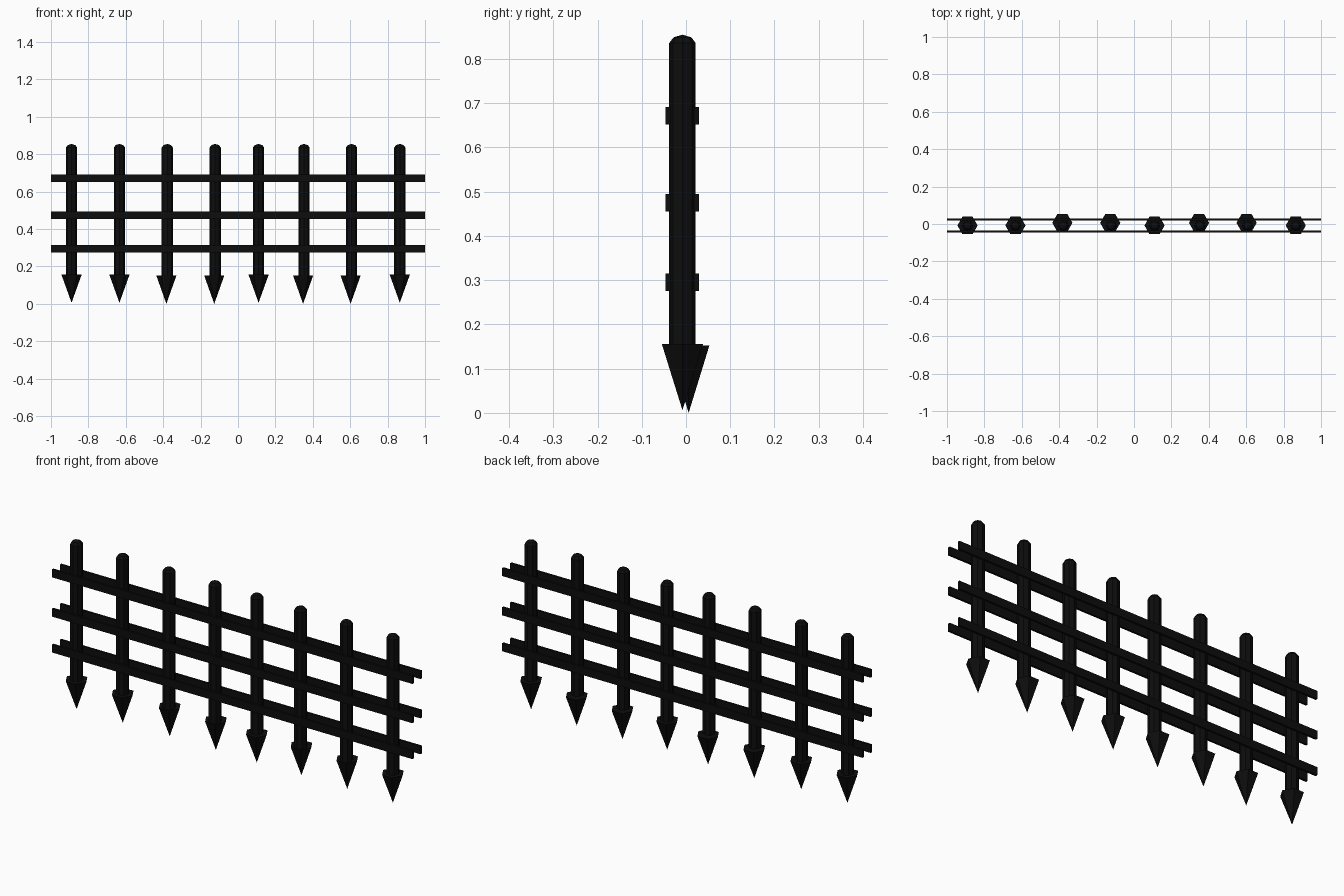
import bpy, math

if "Cube" in bpy.data.objects:
    bpy.data.objects.remove(bpy.data.objects["Cube"])

black = bpy.data.materials.new("black_iron")
black.diffuse_color = (0.004, 0.004, 0.004, 1)
black.use_nodes = True
black.node_tree.nodes["Principled BSDF"].inputs["Base Color"].default_value = black.diffuse_color


def lathe(name, profile, sides, x, y):
    """Sweep (radius, z) points round a vertical axis; zero radius makes a tip."""
    verts, rings, faces = [], [], []
    for r, z in profile:
        n = sides if r > 0 else 1
        rings.append([len(verts) + i for i in range(n)])
        for i in range(n):
            a = 2 * math.pi * i / sides
            verts.append((r * math.cos(a), r * math.sin(a), z))
    for lo, hi in zip(rings, rings[1:]):
        for i in range(sides):
            j = (i + 1) % sides
            if len(lo) == 1:
                faces.append((lo[0], hi[j], hi[i]))
            elif len(hi) == 1:
                faces.append((lo[i], lo[j], hi[0]))
            else:
                faces.append((lo[i], lo[j], hi[j], hi[i]))
    if len(rings[0]) > 1:
        faces.append(rings[0][::-1])
    if len(rings[-1]) > 1:
        faces.append(rings[-1])
    mesh = bpy.data.meshes.new(name)
    mesh.from_pydata(verts, [], faces)
    mesh.materials.append(black)
    ob = bpy.data.objects.new(name, mesh)
    ob.location = (x, y, 0)
    bpy.context.collection.objects.link(ob)


def rail(name, y, z):
    bpy.ops.mesh.primitive_cube_add(size=1, location=(0, y, z))
    ob = bpy.context.object
    ob.name = name
    ob.scale = (2, 0.011, 0.04)
    ob.data.materials.append(black)


# Posts with domed tops, and spikes; some spikes sit slightly off their post
posts = [(-0.89, 0), (-0.634, 0), (-0.378, 1), (-0.122, 1),
         (0.11, 0), (0.353, 1), (0.607, 1), (0.865, 0)]
for x, shifted in posts:
    lathe("post", [(0.03, 0.15), (0.03, 0.836), (0.02, 0.849), (0, 0.855)], 8, x, -0.008)
    if shifted:
        lathe("spike", [(0, 0), (0.054, 0.152)], 6, x - 0.005, 0.006)
    else:
        lathe("spike", [(0, 0.006), (0.054, 0.156)], 6, x, -0.008)

# Rail pairs in front of and behind the posts
for z in (0.295, 0.475, 0.672):
    rail("front_rail", -0.0405, z)
    rail("back_rail", 0.0235, z)
